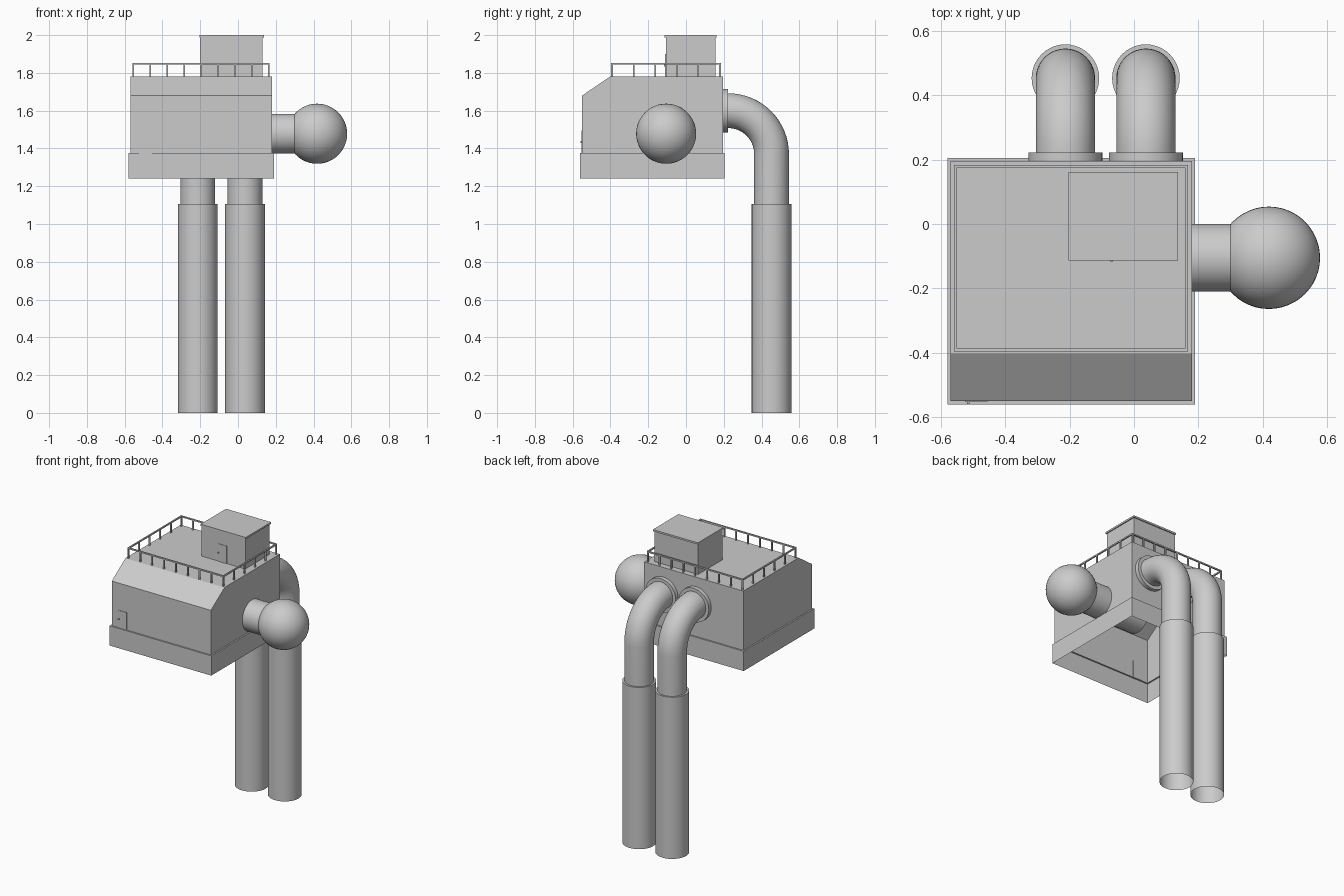
import bpy, bmesh
from math import sin, cos, pi, radians
from mathutils import Matrix

if "Cube" in bpy.data.objects:
    bpy.data.objects.remove(bpy.data.objects["Cube"])


def finish(name, bm, smooth=False):
    bmesh.ops.recalc_face_normals(bm, faces=bm.faces[:])
    me = bpy.data.meshes.new(name)
    bm.to_mesh(me)
    bm.free()
    ob = bpy.data.objects.new(name, me)
    bpy.context.collection.objects.link(ob)
    if smooth:
        bpy.ops.object.select_all(action='DESELECT')
        ob.select_set(True)
        bpy.context.view_layer.objects.active = ob
        bpy.ops.object.shade_smooth_by_angle(angle=radians(35))
    return ob


def add_box(bm, x0, x1, y0, y1, z0, z1):
    m = Matrix.Translation(((x0 + x1) / 2, (y0 + y1) / 2, (z0 + z1) / 2))
    m = m @ Matrix.Diagonal((x1 - x0, y1 - y0, z1 - z0, 1))
    bmesh.ops.create_cube(bm, size=1, matrix=m)


def box(name, *dims):
    bm = bmesh.new()
    add_box(bm, *dims)
    return finish(name, bm)


def bridge(bm, a, b):
    n = len(a)
    for i in range(n):
        j = (i + 1) % n
        bm.faces.new((a[i], a[j], b[j], b[i]))


# House shell: sloped front profile, open underneath
bm = bmesh.new()
profile = [(-0.55, 1.375), (-0.55, 1.68), (-0.403, 1.78), (0.195, 1.78), (0.195, 1.375)]
left = [bm.verts.new((-0.57, y, z)) for y, z in profile]
right = [bm.verts.new((0.18, y, z)) for y, z in profile]
bm.faces.new(left)
bm.faces.new(right)
for i in range(4):
    bm.faces.new((left[i], left[i + 1], right[i + 1], right[i]))
finish("house", bm)

# Open skirt below the house, with a narrow ledge on top
bm = bmesh.new()
rings = []
for o, z in ((0, 1.375), (0.01, 1.375), (0.01, 1.24)):
    rings.append([bm.verts.new(p) for p in (
        (-0.57 - o, -0.55 - o, z), (0.18 + o, -0.55 - o, z),
        (0.18 + o, 0.195 + o, z), (-0.57 - o, 0.195 + o, z))])
bridge(bm, rings[0], rings[1])
bridge(bm, rings[1], rings[2])
finish("skirt", bm)

# Roof cabin with overhanging lid
box("cabin", -0.20, 0.13, -0.107, 0.155, 1.78, 1.99)
box("cabin_roof", -0.204, 0.137, -0.113, 0.162, 1.988, 2.0)

# Doors with small knobs
for name, x, y, z in (("house_door", -0.525, -0.55, 1.375), ("cabin_door", -0.08, -0.107, 1.78)):
    box(name, x, x + 0.07, y - 0.003, y + 0.002, z, z + 0.12)
    box(name + "_knob", x + 0.006, x + 0.014, y - 0.009, y, z + 0.055, z + 0.065)

# Railing: top rails and posts around the roof
X0, X1, Y0, Y1, T = -0.559, 0.168, -0.396, 0.184, 0.009
bm = bmesh.new()
for y in (Y0, Y1 - T):
    add_box(bm, X0, X1, y, y + T, 1.844, 1.853)
    for i in range(9):
        x = X0 + (X1 - X0 - T) * i / 8
        add_box(bm, x, x + T, y, y + T, 1.78, 1.845)
for x in (X0, X1 - T):
    add_box(bm, x, x + T, Y0 + T, Y1 - T, 1.844, 1.853)
    for i in range(1, 5):
        y = Y0 + (Y1 - Y0 - T) * i / 5
        add_box(bm, x, x + T, y, y + T, 1.78, 1.845)
finish("railing", bm)

# Ball on a horizontal neck
bm = bmesh.new()
bmesh.ops.create_uvsphere(bm, u_segments=48, v_segments=24, radius=0.159,
                          matrix=Matrix.Translation((0.419, -0.105, 1.478)))
finish("ball", bm, True)
bm = bmesh.new()
bmesh.ops.create_cone(bm, cap_ends=False, segments=48, radius1=0.105, radius2=0.105, depth=0.44,
                      matrix=Matrix.Translation((0.10, -0.105, 1.478)) @ Matrix.Rotation(pi / 2, 4, 'Y'))
finish("ball_neck", bm, True)

# Legs: flange, elbow and wider sleeve swept as stations (y, z, angle, radius)
Y, Z, R, P, S = 0.453, 1.60, 0.23, 0.092, 0.105
stations = [(0.195, Z, 0, 0.115), (0.222, Z, 0, 0.115), (0.222, Z, 0, P)]
for i in range(17):
    a = pi / 2 * i / 16
    stations.append((Y - R + R * sin(a), Z - R + R * cos(a), a, P))
stations += [(Y, 1.106, pi / 2, P), (Y, 1.106, pi / 2, S), (Y, 0, pi / 2, S)]
for name, cx in (("left_leg", -0.213), ("right_leg", 0.037)):
    bm = bmesh.new()
    prev = None
    for y, z, a, r in stations:
        ring = []
        for k in range(40):
            t = 2 * pi * k / 40
            ring.append(bm.verts.new((cx + r * cos(t), y + r * sin(t) * sin(a), z + r * sin(t) * cos(a))))
        if prev:
            bridge(bm, prev, ring)
        prev = ring
    finish(name, bm, True)
